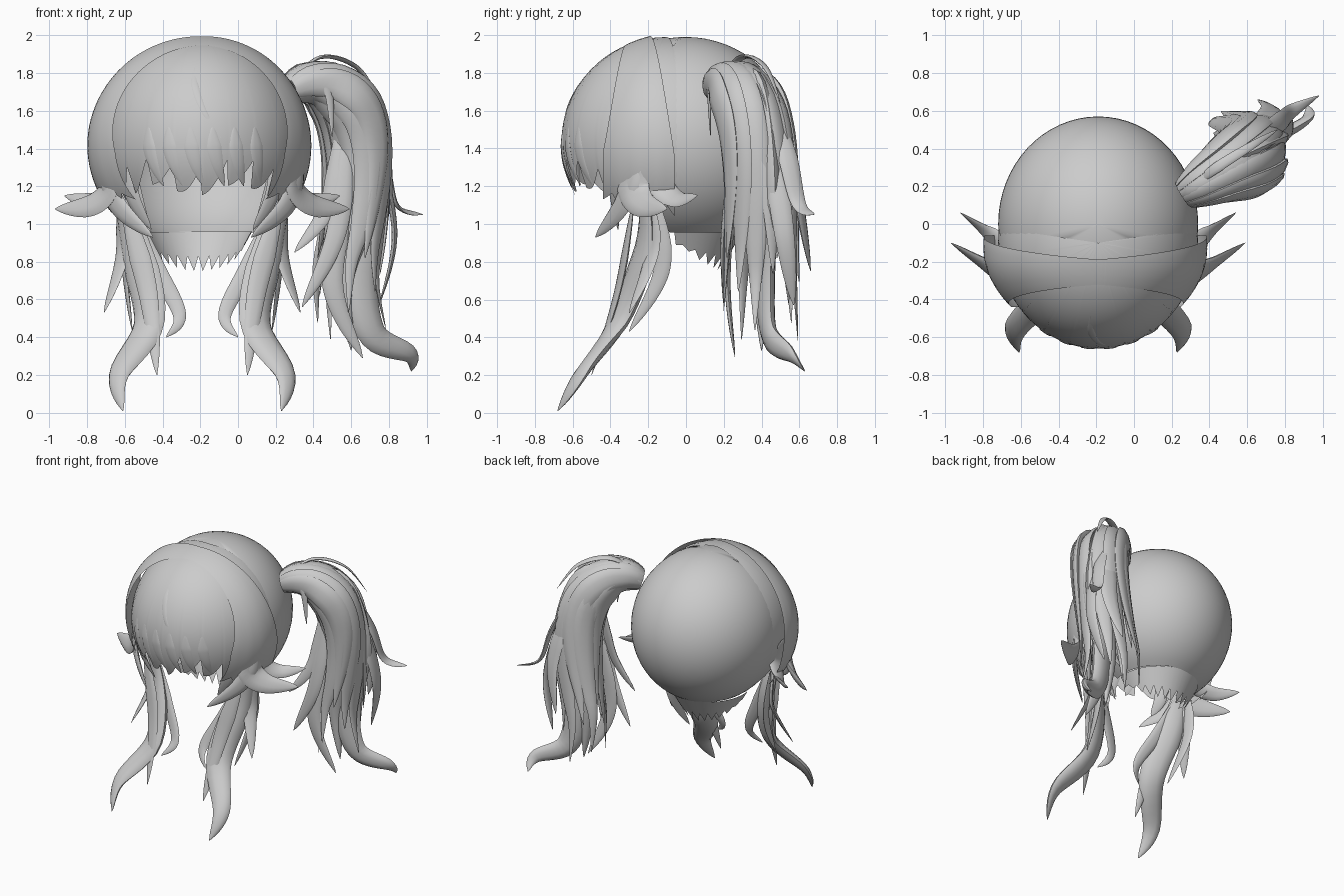
import bpy, bmesh, math
from mathutils import Vector

if "Cube" in bpy.data.objects:
    bpy.data.objects.remove(bpy.data.objects["Cube"])

MID = -0.19  # head centre line in x


def finish(name, verts, faces):
    me = bpy.data.meshes.new(name)
    me.from_pydata(verts, [], faces)
    bm = bmesh.new()
    bm.from_mesh(me)
    bmesh.ops.remove_doubles(bm, verts=bm.verts, dist=0.0005)
    bmesh.ops.recalc_face_normals(bm, faces=bm.faces)
    bm.to_mesh(me)
    bm.free()
    ob = bpy.data.objects.new(name, me)
    bpy.context.collection.objects.link(ob)
    bpy.ops.object.select_all(action='DESELECT')
    ob.select_set(True)
    bpy.context.view_layer.objects.active = ob
    bpy.ops.object.shade_smooth_by_angle(angle=math.radians(50))


def sheet(name, fn, nu, nv):
    """Open surface from fn(u, v), u and v in 0..1."""
    w = nv + 1
    verts = [fn(i / nu, j / nv) for i in range(nu + 1) for j in range(w)]
    faces = [(i * w + j, i * w + j + 1, (i + 1) * w + j + 1, (i + 1) * w + j)
             for i in range(nu) for j in range(nv)]
    finish(name, verts, faces)


def spline(pts, t):
    """Catmull-Rom through the points, t in 0..1."""
    s = max(0, min(1, t)) * (len(pts) - 1)
    i = min(int(s), len(pts) - 2)
    f = s - i
    a, b, c, d = (Vector(pts[max(0, min(len(pts) - 1, i + k))]) for k in (-1, 0, 1, 2))
    return b + 0.5 * f * (c - a + f * (2 * a - 5 * b + 4 * c - d + f * (3 * (b - c) + d - a)))


def tangent(pts, t):
    return (spline(pts, t + .01) - spline(pts, t - .01)).normalized()


def strand(name, pts, width, out, flat=0.35, mirror=False, n=24, sides=10, root=.15):
    """Lock tapering to a point; its broad side faces 'out' (vector or function of t)."""
    verts, faces = [], []
    for i in range(n + 1):
        t = i / n
        p, d = spline(pts, t), tangent(pts, t)
        side = d.cross(Vector(out(t) if callable(out) else out)).normalized()
        nor = side.cross(d)
        w = max(.002, width * (root + (1 - root) * min(1, 3 * t) ** .7) * (1 - t ** 3))
        for k in range(sides):
            a = math.tau * k / sides
            v = p + side * w * math.cos(a) + nor * w * flat * math.sin(a)
            verts.append((2 * MID - v.x, v.y, v.z) if mirror else v)
    for i in range(n):
        for k in range(sides):
            q = (k + 1) % sides
            faces.append((i * sides + k, i * sides + q, (i + 1) * sides + q, (i + 1) * sides + k))
    faces += [tuple(range(sides)), tuple(n * sides + k for k in range(sides))]
    finish(name, verts, faces)


def ball(a, e, ry, yc=0):
    """Point on the head ellipsoid at azimuth a and elevation e."""
    return (MID + .53 * math.cos(e) * math.cos(a), yc + ry * math.cos(e) * math.sin(a),
            1.43 + .56 * math.sin(e))


# Back of the head: ellipsoid, open towards the face (y < -0.2) and at the neck
def cap(u, v):
    a = math.tau * u
    front = -math.sin(a) * .57
    low = math.acos(.2 / front) if front > .2 else math.radians(-58)
    return ball(a, math.pi / 2 + (low - math.pi / 2) * v, .57)


sheet("back_cap", cap, 64, 28)


# Nape: zigzag fringe hanging from the neck opening
def nape(u, v):
    a = math.radians(-12 + 204 * u)
    spike = round(u * 26) % 2
    drop = v * (.07 + (.14 - .08 * spike) * max(0, math.sin(a)) ** .5)
    r = .285 - drop * .55
    return (MID - .02 + r * math.cos(a), r * math.sin(a) * 1.05, .96 - drop)


sheet("nape_fringe", nape, 26, 1)


# Fringe over the forehead with hooked, jagged tips
def bangs(u, v):
    edge = 1.18 + .17 * ((u * 12) % 1) ** 2 + .03 * math.sin(u * 23)
    edge -= .13 * min(1, max(0, (abs(u - .5) - .3) / .12))
    low = math.asin((edge - 1.43) / .56)
    return ball(math.radians(172 + 196 * u), math.pi / 2 + (low - math.pi / 2) * v, .56, -.1)


sheet("bangs", bangs, 132, 18)

# Brow locks lying on the fringe, and the curl below the parting
for k in range(6):
    a = math.radians(237 + 13 * k)
    path = [ball(a + .14 * j * j / 9, .15 - .19 * j, .56, -.1) for j in range(4)]
    strand(f"brow_lock_{k}", path, .04, (math.cos(a), math.sin(a), 0), .15, root=0)
strand("parting_lock", [ball(4.6 + .1 * j * j / 3, .8 - .25 * j, .56, -.1) for j in range(4)],
       .02, (0, -1, .3), .15, root=0)

# Side sweeps, flicks and long front locks, made for both sides
SIDE = [
    ("flick_outer", .1, (-.8, -.5, .3),
     [(-.72, -.27, 1.4), (-.68, -.28, 1.2), (-.78, -.22, 1.1), (-.97, -.1, 1.08)]),
    ("flick_back", .075, (-1, .1, .4),
     [(-.74, -.15, 1.4), (-.68, -.14, 1.22), (-.77, -.05, 1.13), (-.92, .06, 1.15)]),
    ("flick_front", .07, (-.7, -.7, 0),
     [(-.7, -.25, 1.4), (-.65, -.33, 1.12), (-.45, -.48, .93)]),
    ("cheek_lock", .05, (-.5, -.8, 0),
     [(-.6, -.38, 1.4), (-.56, -.38, 1.15), (-.46, -.36, .97)]),
    ("long_lock", .105, (-.45, -.9, .1),
     [(-.63, -.22, 1.2), (-.54, -.22, .87), (-.47, -.36, .48), (-.63, -.56, .2), (-.61, -.68, .01)]),
    ("lock_inner", .05, (0, -1, 0),
     [(-.6, -.2, 1.15), (-.45, -.25, .8), (-.31, -.33, .52), (-.38, -.4, .4)]),
    ("lock_middle", .06, (-.2, -1, 0),
     [(-.6, -.28, 1.1), (-.48, -.36, .65), (-.43, -.5, .2)]),
    ("lock_outer", .06, (-.6, -.6, 0),
     [(-.62, -.2, 1.15), (-.61, -.18, .85), (-.71, -.3, .53)]),
    ("lock_wisp", .05, (-1, -.2, 0),
     [(-.62, -.15, 1.1), (-.6, -.13, .75), (-.56, -.3, .43)]),
]
for tag, m in (("left", False), ("right", True)):
    s, wide = (1, .57) if m else (-1, .6)

    def sweep(u, v):
        a = math.radians(-4 + (126 + 16 * abs(((v * 4) % 1) - .5)) * u)
        k = min(1, u * 1.35) ** 1.3
        y = -.19 + .13 * k - v * (.13 + .25 * k)
        r = math.sqrt(1 - ((y + .05) / .6) ** 2) + .01
        return (MID + s * (wide * r + .015 * math.sin(math.pi * v)) * math.sin(a), y,
                1.42 + .585 * r * math.cos(a))

    sheet(tag + "_side_sweep", sweep, 36, 16)
    for name, width, out, path in SIDE:
        strand(f"{tag}_{name}", path, width, out, .45 if name == "long_lock" else .28, m)

# Ponytail: full core with rings of locks around it
CORE = [(.27, .16, 1.71), (.42, .25, 1.75), (.58, .34, 1.62), (.645, .39, 1.35),
        (.62, .4, 1.0), (.57, .4, .68), (.6, .4, .33)]
ACROSS = Vector((.53, -.85, 0))
strand("ponytail_core", CORE, .13, ACROSS, .9, n=30, sides=14, root=.5)

COUNT = 13
for k in range(COUNT):
    a = math.tau * k / COUNT
    length = .76 + .24 * ((k * .38) % 1)

    def away(t, a=a, length=length):
        nor = ACROSS.cross(tangent(CORE, t * length))
        if nor.dot(Vector((.8, .5, .6))) < 0:
            nor = -nor
        return ACROSS * math.cos(a) * 1.35 + nor * math.sin(a)

    def along(t):
        wave = .03 * math.sin(t * 5 + k) * t
        return (spline(CORE, t * length) + away(t) * (.05 + .08 * min(1, 2.5 * t) + .03 * t ** 4)
                + Vector((wave, 0, 0)))

    strand(f"ponytail_lock_{k}", [along(j / 8) for j in range(9)], .095, away, .35, n=28, root=.4)

# Curled tail, loop over the tie and stray flicks
strand("ponytail_tail", [(.29, .2, 1.76), (.6, .38, 1.73), (.72, .44, 1.25), (.65, .42, .75),
                         (.71, .44, .42), (.91, .55, .31), (.92, .63, .22)],
       .11, (.3, -1, 0), .5, n=40)
strand("ponytail_loop", [(.28, .18, 1.76), (.44, .3, 1.885), (.63, .42, 1.83), (.76, .5, 1.64)],
       .03, (0, .2, 1))
strand("ponytail_curl", [(.27, .12, 1.76), (.46, .12, 1.75), (.5, .13, 1.46)], .03, (.3, -1, .3))
STRAYS = [
    ("flick", .055, (1, .3, .2), [(.6, .45, 1.72), (.77, .54, 1.35), (.84, .6, 1.1), (.98, .68, 1.05)]),
    ("inner_lock", .055, (-.3, -1, 0), [(.54, .27, 1.5), (.48, .22, 1.1), (.3, .2, .85)]),
    ("front_lock", .06, (0, -1, 0), [(.58, .26, 1.5), (.52, .2, .95), (.34, .2, .56)]),
    ("hook_lock", .065, (0, -1, 0), [(.6, .25, 1.3), (.5, .22, .7), (.66, .26, .29)]),
    ("outer_lock", .06, (1, 0, 0), [(.74, .45, 1.45), (.83, .52, .95), (.75, .57, .57)]),
    ("back_lock", .07, (.3, 1, 0), [(.66, .52, 1.5), (.73, .6, 1.1), (.66, .66, .75)]),
]
for name, width, out, path in STRAYS:
    strand("ponytail_" + name, path, width, out, .3)
